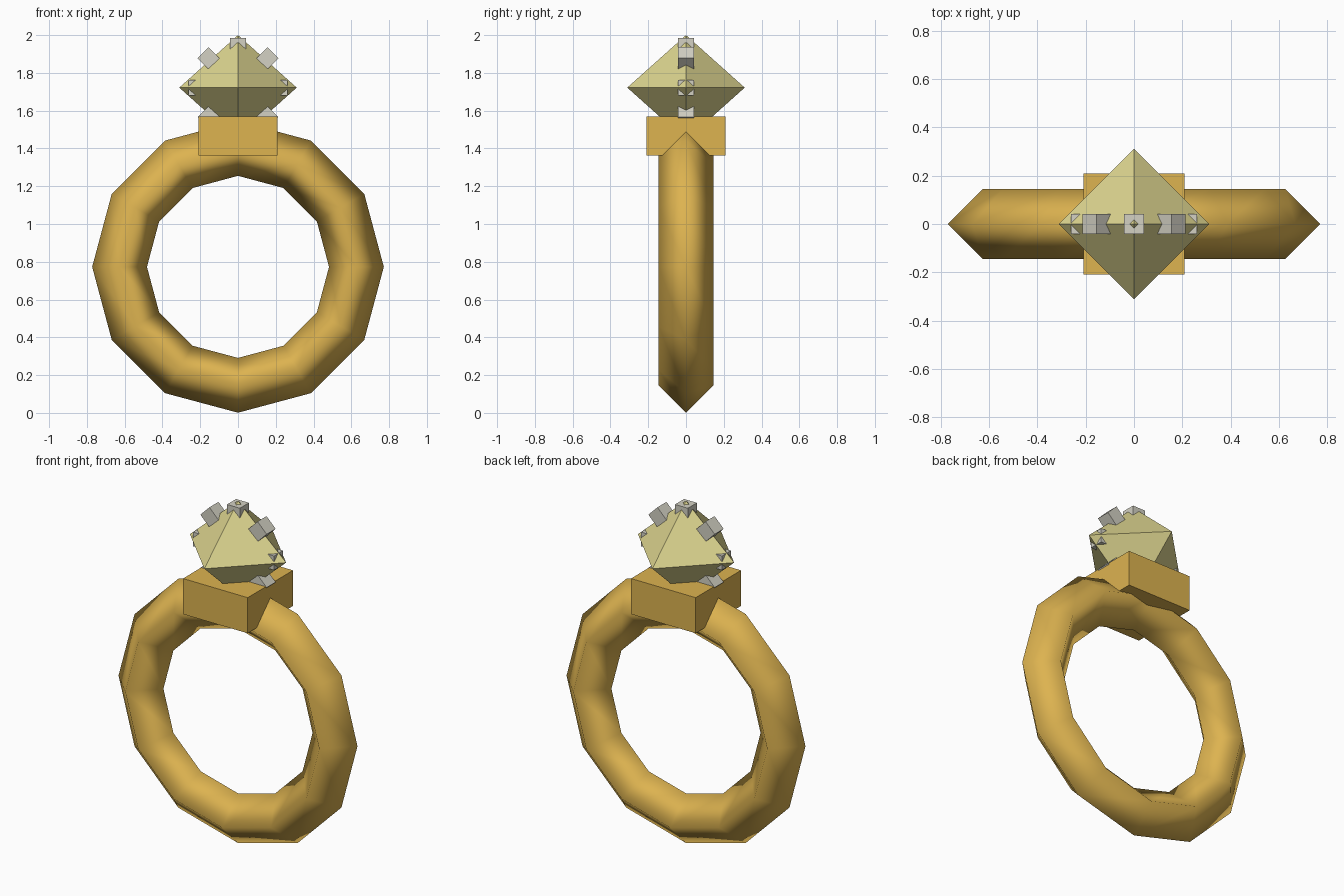
import bpy, math

if "Cube" in bpy.data.objects:
    bpy.data.objects.remove(bpy.data.objects["Cube"])


def material(name, rgb):
    # sRGB 0-255 to linear viewport colour
    m = bpy.data.materials.new(name)
    lin = [((c / 255 + 0.055) / 1.055) ** 2.4 for c in rgb]
    m.diffuse_color = (*lin, 1)
    m.use_nodes = True
    m.node_tree.nodes["Principled BSDF"].inputs["Base Color"].default_value = m.diffuse_color
    return m


gold = material("gold", (221, 179, 80))
crystal = material("pale yellow crystal", (219, 211, 142))
silver = material("silver", (211, 209, 196))


def finish(name, mat, smooth=False):
    ob = bpy.context.object
    ob.name = name
    ob.data.materials.append(mat)
    for p in ob.data.polygons:
        p.use_smooth = smooth
    return ob


def box(name, loc, size, mat, rot=(0, 0, 0)):
    bpy.ops.mesh.primitive_cube_add(size=1, location=loc, rotation=rot)
    bpy.context.object.scale = size
    return finish(name, mat)


# Band: 12-sided ring with a diamond cross-section, smooth shaded
bpy.ops.mesh.primitive_torus_add(
    major_segments=12, minor_segments=4, major_radius=0.627, minor_radius=0.145,
    location=(0, 0, 0.773), rotation=(math.pi / 2, 0, 0))
finish("band", gold, smooth=True)

# Square setting on top of the band
box("setting", (0, 0, 1.466), (0.418, 0.418, 0.208), gold)

# Octahedral gem
GEM_Z, R, H = 1.722, 0.311, 0.278
mesh = bpy.data.meshes.new("gem")
ring = [(R, 0, 0), (0, R, 0), (-R, 0, 0), (0, -R, 0)]
faces = []
for i in range(4):
    j = (i + 1) % 4
    faces += [(i, j, 4), (j, i, 5)]
mesh.from_pydata(ring + [(0, 0, H), (0, 0, -H)], [], faces)
mesh.materials.append(crystal)
gem = bpy.data.objects.new("gem", mesh)
gem.location.z = GEM_Z
bpy.context.collection.objects.link(gem)

# Eight small prongs in a circle around the gem, in the plane of the band
for i in range(8):
    a = i * math.pi / 4
    box(f"prong_{i + 1}", (0.22 * math.cos(a), 0, GEM_Z + 0.22 * math.sin(a)),
        (0.083, 0.083, 0.083), silver, (0, -a, 0))
